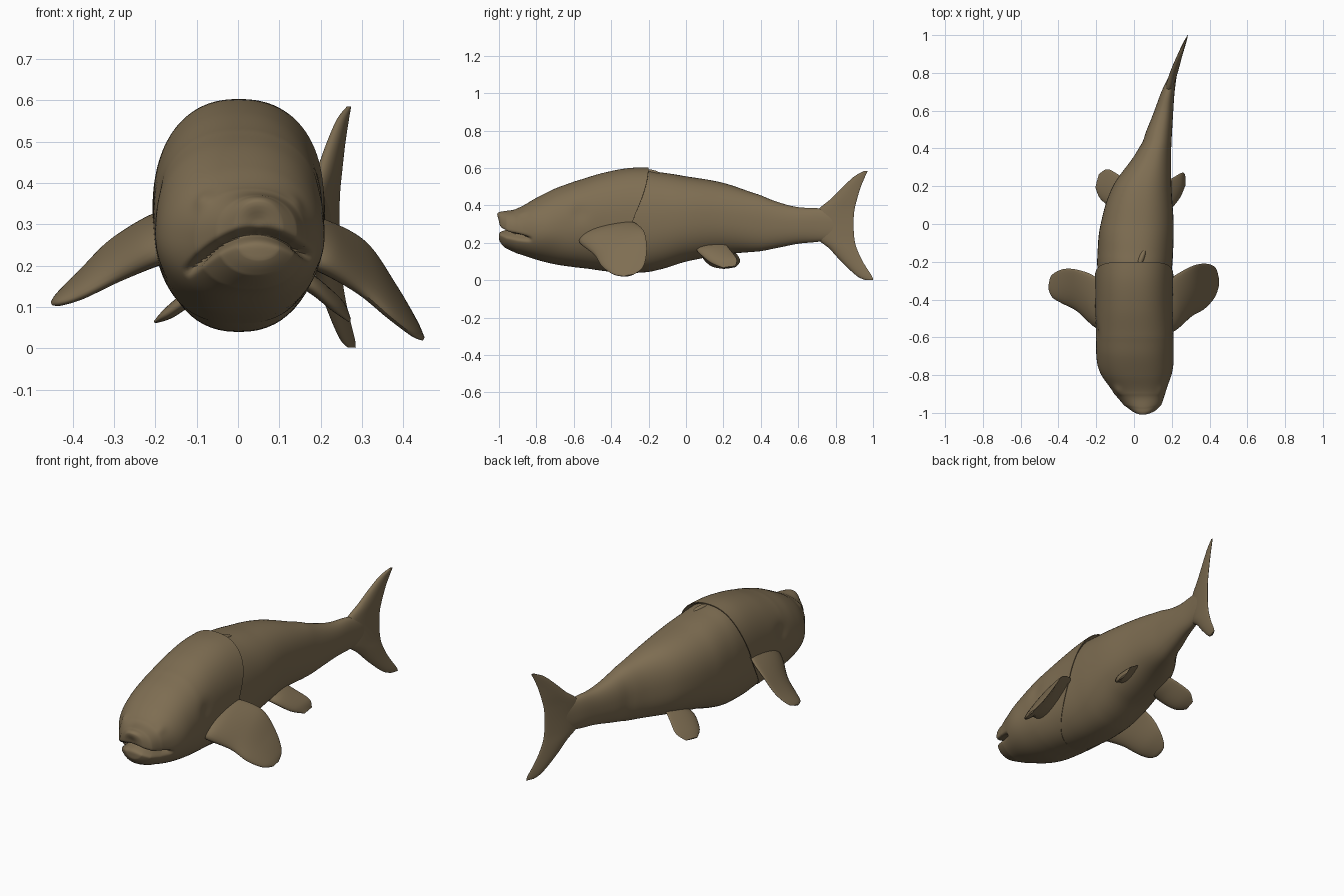
import bpy, bmesh, math
from mathutils import Vector

cube = bpy.data.objects.get("Cube")
if cube:
    bpy.data.objects.remove(cube)

skin = bpy.data.materials.new("olive_brown_skin")
skin.use_nodes = True
skin.diffuse_color = (0.21, 0.155, 0.085, 1)
skin.node_tree.nodes["Principled BSDF"].inputs["Base Color"].default_value = skin.diffuse_color


def spline(rows, t):
    """Smooth value between table rows; t runs from 0 to the last row."""
    i = max(0, min(int(t), len(rows) - 2))
    f = t - i
    p = [rows[max(0, min(k, len(rows) - 1))] for k in range(i - 1, i + 3)]
    return [b + 0.5 * f * (c - a + f * (2 * a - 5 * b + 4 * c - d + f * (3 * (b - c) + d - a)))
            for a, b, c, d in zip(*p)]


def at_length(rows, y):
    """Row of the table at position y (first column)."""
    for i in range(len(rows) - 1):
        if y <= rows[i + 1][0]:
            break
    f = (y - rows[i][0]) / (rows[i + 1][0] - rows[i][0])
    return spline(rows, i + min(max(f, 0), 0.9999))


def hull_point(rows, y, a):
    """Point of a rounded, slightly boxy cross-section at angle a."""
    _, cx, half, top, bottom = at_length(rows, y)
    c, s = math.cos(a), math.sin(a)
    x = cx + half * math.copysign(abs(c) ** 0.87, c)
    z = (top + bottom) / 2 + (top - bottom) / 2 * math.copysign(abs(s) ** 0.87, s)
    return Vector((x, y, z))


def loft(name, rings):
    bm = bmesh.new()
    loops = [[bm.verts.new(p) for p in ring] for ring in rings]
    n = len(loops[0])
    for a, b in zip(loops, loops[1:]):
        for j in range(n):
            bm.faces.new((a[j], a[(j + 1) % n], b[(j + 1) % n], b[j]))
    bm.faces.new(loops[0])
    bm.faces.new(loops[-1])
    bmesh.ops.recalc_face_normals(bm, faces=bm.faces)
    mesh = bpy.data.meshes.new(name)
    bm.to_mesh(mesh)
    bm.free()
    obj = bpy.data.objects.new(name, mesh)
    bpy.context.collection.objects.link(obj)
    finish(obj)
    return obj


def finish(obj):
    obj.data.materials.append(skin)
    bpy.ops.object.select_all(action="DESELECT")
    obj.select_set(True)
    bpy.context.view_layer.objects.active = obj
    bpy.ops.object.shade_smooth_by_angle(angle=math.radians(50))


def circle(n):
    return [math.tau * j / n for j in range(n)]


# Trunk: y, centre x, half width, top z, bottom z
trunk = [(-.75, 0, .14, .40, .11), (-.6, 0, .17, .48, .075), (-.4, 0, .19, .565, .045),
         (-.25, .003, .197, .588, .04), (-.15, .007, .2, .578, .055), (0, .017, .193, .555, .1),
         (.2, .043, .155, .52, .137), (.4, .11, .087, .455, .155), (.5, .135, .067, .415, .175),
         (.6, .158, .05, .39, .195), (.7, .18, .035, .385, .205), (.8, .21, .018, .37, .22),
         (.87, .235, .004, .33, .27)]
loft("trunk", [[hull_point(trunk, -.75 + 1.62 * i / 70, a) for a in circle(64)] for i in range(71)])

# Head shield: same columns as the trunk
shield = [(-1, .05, .004, .285, .275), (-.99, .05, .058, .35, .215), (-.96, .045, .098, .365, .18),
          (-.9, .03, .134, .385, .145), (-.8, .013, .176, .44, .11), (-.7, .005, .196, .49, .085),
          (-.6, .004, .205, .527, .07), (-.45, 0, .205, .572, .055), (-.3, 0, .207, .6, .053),
          (-.15, .005, .211, .602, .055)]

# Soft swellings and hollows on the head: position, radius, height
swells = [((-.095, -.89, .37), .026, .016), ((.16, -.89, .37), .026, .016),
          ((.045, -.99, .345), .05, .022), ((.045, -.98, .308), .028, -.02),
          ((.19, -.75, .26), .09, .012), ((-.18, -.75, .26), .09, .012),
          ((.2, -.56, .36), .05, -.012), ((-.2, -.56, .36), .05, -.012),
          ((.05, -.96, .19), .07, .012)]


def sculpt(p):
    p = p.copy()
    out = (p - Vector((.03, -.72, .27))).normalized()
    move = 0
    for centre, radius, height in swells:
        move += height * math.exp(-((p - Vector(centre)).length / radius) ** 2)
    # Mouth: a downturned groove that fades at the corners
    mouth_z = .275 - 3.2 * (p.x - .045) ** 2
    fade = max(0, min(1, (-.82 - p.y) / .08))
    move -= .05 * fade * math.exp(-((p.z - mouth_z) / .013) ** 2)
    return p + out * move


def shield_ring(t, inset=1):
    ring = []
    for a in circle(144):
        s = math.sin(a)
        rear = -.28 + .15 * s - .07 * s * s
        p = hull_point(shield, -1 + (rear + 1) * t ** 2.2, a)
        if inset != 1:
            mid = Vector((0, p.y, .32))
            p = mid + (p - mid) * inset
        ring.append(sculpt(p))
    return ring


rings = [shield_ring(i / 90) for i in range(91)]
loft("head_shield", rings + [shield_ring(1, .985), shield_ring(.97, .9)])


# Fins: each section is leading edge xyz, trailing edge xyz, half thickness
def fin(name, sections, bend=None, steps=8):
    count = (len(sections) - 1) * steps
    rows = [spline(sections, i / steps) for i in range(count + 1)]
    span = Vector(rows[-1][:3]) + Vector(rows[-1][3:6]) - Vector(rows[0][:3]) - Vector(rows[0][3:6])
    rings = []
    for r in rows:
        lead, trail = Vector(r[:3]), Vector(r[3:6])
        normal = (trail - lead).cross(span).normalized()
        ring = []
        for a in circle(28):
            c, s = math.cos(a), math.sin(a)
            thick = r[6] * s * (1 - .45 * c)
            p = (lead + trail) / 2 + (trail - lead) / 2 * c + normal * thick
            ring.append(bend(p) if bend else p)
        rings.append(ring)
    return loft(name, rings)


fin("left_pectoral_fin", [
    (.15, -.57, .22, .15, -.32, .32, .04), (.21, -.565, .195, .22, -.27, .305, .036),
    (.3, -.49, .135, .31, -.222, .255, .025), (.37, -.45, .075, .38, -.21, .155, .018),
    (.425, -.39, .032, .43, -.23, .07, .011), (.448, -.33, .02, .448, -.28, .03, .004)])
fin("right_pectoral_fin", [
    (-.15, -.57, .23, -.15, -.33, .34, .04), (-.21, -.54, .21, -.22, -.27, .315, .036),
    (-.3, -.46, .165, -.31, -.24, .26, .025), (-.38, -.42, .125, -.38, -.24, .19, .018),
    (-.43, -.39, .108, -.435, -.27, .135, .011), (-.45, -.35, .105, -.45, -.31, .115, .004)])
fin("left_pelvic_fin", [
    (.12, .05, .17, .12, .2, .21, .022), (.18, .07, .145, .18, .23, .17, .018),
    (.235, .13, .095, .25, .27, .115, .013), (.27, .2, .065, .27, .265, .075, .004)])
fin("right_pelvic_fin", [
    (-.05, .09, .15, -.03, .23, .19, .022), (-.11, .085, .125, -.08, .26, .155, .018),
    (-.175, .13, .08, -.14, .29, .105, .014), (-.203, .19, .063, -.185, .265, .07, .004)])


# Tail fin follows the curve of the trunk
def tail_curve(p):
    d = p.y - .7
    return Vector((p.x + .18 + .28 * d + .23 * d * d, p.y, p.z))


tail = [(.955, 1, .002, .004), (.91, .992, .025, .009), (.83, .945, .1, .014), (.765, .913, .17, .018),
        (.7, .9, .225, .02), (.68, .896, .3, .02), (.7, .9, .37, .02), (.775, .915, .435, .018),
        (.84, .935, .5, .014), (.9, .958, .555, .009), (.955, .972, .585, .004)]
fin("tail_fin", [(0, a, z, 0, b, z, t) for a, b, z, t in tail], tail_curve)

# Small spur behind the shield
bpy.ops.mesh.primitive_uv_sphere_add(segments=20, ring_count=12, radius=1, location=(.04, -.18, .572),
                                     rotation=(-.2, 0, -.35))
spur = bpy.context.object
spur.name = "dorsal_spur"
spur.scale = (.016, .05, .018)
finish(spur)
